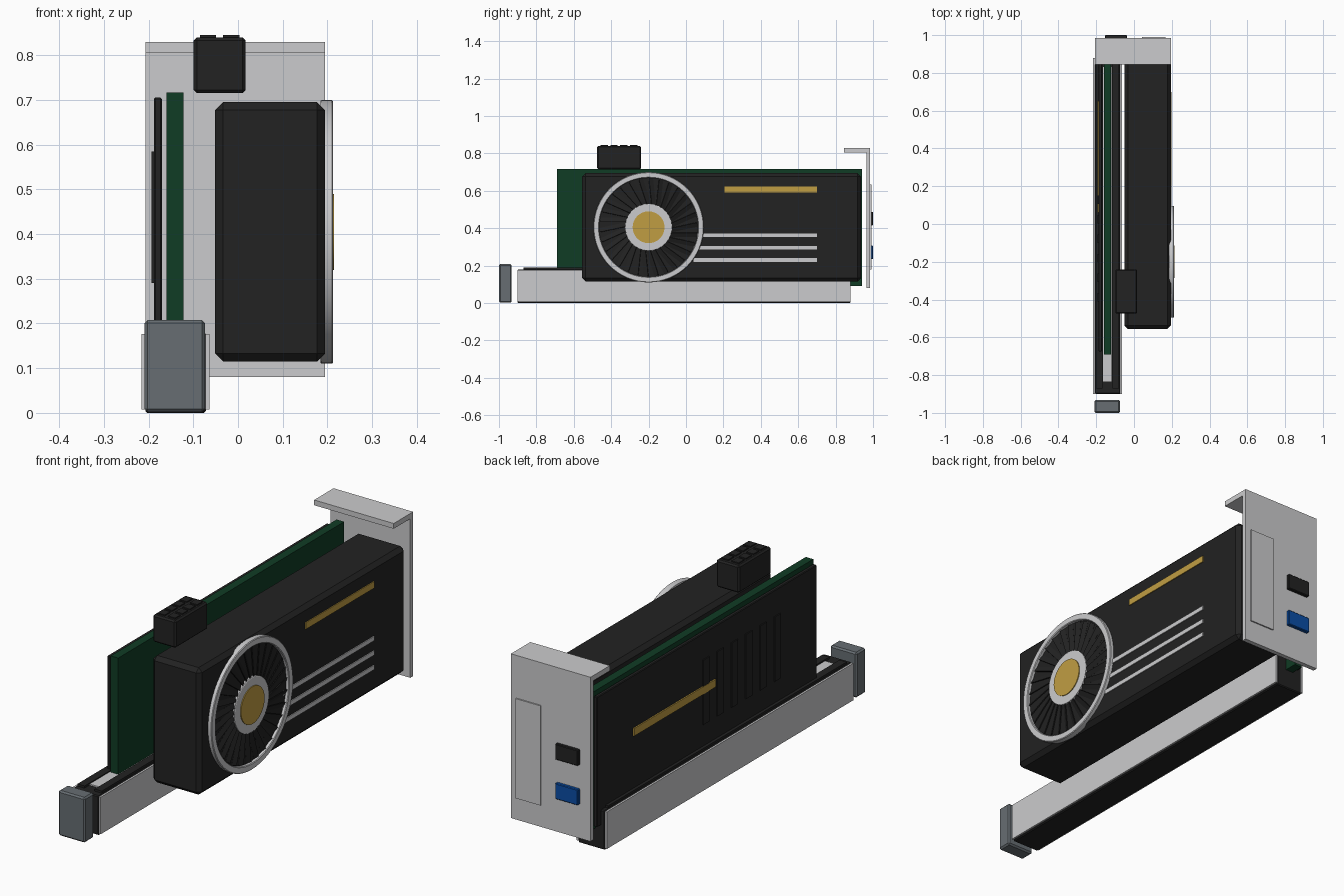
import bpy, bmesh, math
from mathutils import Matrix, Vector

cube = bpy.data.objects.get("Cube")
if cube:
    bpy.data.objects.remove(cube, do_unlink=True)


def material(name, r, g, b):
    m = bpy.data.materials.new(name)
    m.use_nodes = True
    m.diffuse_color = (r, g, b, 1)
    m.node_tree.nodes["Principled BSDF"].inputs["Base Color"].default_value = (r, g, b, 1)
    return m


black = material("black plastic", 0.016, 0.016, 0.016)
silver = material("light grey metal", 0.6, 0.6, 0.61)
green = material("board green", 0.005, 0.045, 0.018)
gold = material("gold", 0.53, 0.34, 0.055)
slate = material("slate grey", 0.135, 0.155, 0.17)
blue = material("port blue", 0.003, 0.075, 0.38)


def finish(bm, name, mat):
    bmesh.ops.recalc_face_normals(bm, faces=bm.faces)
    mesh = bpy.data.meshes.new(name)
    bm.to_mesh(mesh)
    bm.free()
    mesh.materials.append(mat)
    ob = bpy.data.objects.new(name, mesh)
    bpy.context.collection.objects.link(ob)
    return ob


def add_box(bm, x, y, z, turn=Matrix()):
    lo, hi = Vector((x[0], y[0], z[0])), Vector((x[1], y[1], z[1]))
    m = turn @ Matrix.Translation((lo + hi) / 2) @ Matrix.Diagonal((*(hi - lo), 1))
    bmesh.ops.create_cube(bm, size=1, matrix=m)


def box(name, mat, x, y, z, bevel=0):
    bm = bmesh.new()
    add_box(bm, x, y, z)
    if bevel:
        bmesh.ops.bevel(bm, geom=bm.edges[:], offset=bevel, segments=1, affect="EDGES")
    return finish(bm, name, mat)


# Turned parts share the fan axis, which runs along x
FAN = Vector((0, -0.2, 0.405))


def lathe(name, mat, profile, closed=False, steps=64):
    bm = bmesh.new()
    rings = []
    for r, x in profile:
        rings.append([bm.verts.new(FAN + Vector((x, r * math.cos(a), r * math.sin(a))))
                      for a in (math.tau * i / steps for i in range(steps))])
    pairs = list(zip(rings, rings[1:]))
    if closed:
        pairs.append((rings[-1], rings[0]))
    else:
        bm.faces.new(rings[0])
        bm.faces.new(rings[-1])
    for a, b in pairs:
        for i in range(steps):
            j = (i + 1) % steps
            bm.faces.new((a[i], a[j], b[j], b[i]))
    ob = finish(bm, name, mat)
    bpy.ops.object.select_all(action="DESELECT")
    bpy.context.view_layer.objects.active = ob
    ob.select_set(True)
    bpy.ops.object.shade_smooth_by_angle(angle=math.radians(30))
    return ob


# Circuit board, shroud and backplate
box("circuit_board", green, (-0.16, -0.122), (-0.69, 0.94), (0.09, 0.717))
box("cooler_shroud", black, (-0.051, 0.195), (-0.555, 0.935), (0.115, 0.695), 0.018)
box("backplate", black, (-0.188, -0.17), (-0.675, 0.91), (0.11, 0.705), 0.003)

# Backplate ribs and accent
bm = bmesh.new()
for i in range(6):
    y = -0.41 + i * 0.103
    add_box(bm, (-0.193, -0.187), (y, y + 0.045), (0.29, 0.585))
finish(bm, "backplate_ribs", black)
box("backplate_accent", gold, (-0.194, -0.187), (0.06, 0.65), (0.43, 0.465))

# Shroud stripes
box("shroud_accent", gold, (0.193, 0.199), (0.205, 0.7), (0.592, 0.622))
for i in range(3):
    z = 0.22 + i * 0.066
    box(f"shroud_stripe_{i + 1}", silver, (0.193, 0.199), (0.04, 0.7), (z, z + 0.02))

# Fan
lathe("fan_disc", black, [(0.27, 0.185), (0.27, 0.198)])
lathe("fan_ring", silver, [(0.265, 0.184), (0.293, 0.184), (0.295, 0.187), (0.295, 0.21),
                           (0.292, 0.213), (0.268, 0.213), (0.265, 0.21)], closed=True)
lathe("fan_hub", silver, [(0.125, 0.19), (0.125, 0.209), (0.122, 0.211)])
lathe("fan_cap", gold, [(0.085, 0.2), (0.085, 0.215)])
bm = bmesh.new()
for i in range(30):
    turn = (Matrix.Translation(FAN + Vector((0.202, 0, 0)))
            @ Matrix.Rotation(math.tau * i / 30, 4, "X")
            @ Matrix.Translation((0, 0.19, 0))
            @ Matrix.Rotation(math.radians(12), 4, "X")
            @ Matrix.Rotation(math.radians(25), 4, "Y"))
    add_box(bm, (-0.002, 0.002), (-0.072, 0.072), (-0.012, 0.012), turn)
finish(bm, "fan_blades", black)

# Power connector with its pin caps
box("power_connector", black, (-0.099, 0.017), (-0.475, -0.24), (0.715, 0.84), 0.007)
bm = bmesh.new()
for x in (-0.085, -0.033):
    for i in range(4):
        y = -0.458 + i * 0.053
        add_box(bm, (x, x + 0.036), (y, y + 0.04), (0.835, 0.845))
finish(bm, "power_pins", black)

# Mounting bracket with a folded lip
bm = bmesh.new()
profile = [(0.985, 0.08), (0.985, 0.83), (0.845, 0.83), (0.845, 0.806), (0.964, 0.806), (0.964, 0.08)]
side = bm.faces.new([bm.verts.new((-0.207, y, z)) for y, z in profile])
ext = bmesh.ops.extrude_face_region(bm, geom=[side])["geom"]
bmesh.ops.translate(bm, vec=(0.402, 0, 0), verts=[v for v in ext if isinstance(v, bmesh.types.BMVert)])
finish(bm, "mounting_bracket", silver)
box("bracket_panel", silver, (0.042, 0.168), (0.98, 0.991), (0.18, 0.635))
box("black_port", black, (-0.153, -0.038), (0.98, 1.0), (0.415, 0.487), 0.003)
box("blue_port", blue, (-0.153, -0.038), (0.98, 1.0), (0.235, 0.307), 0.003)

# Expansion slot with side plates, rails and contact strip
box("slot_body", black, (-0.207, -0.072), (-0.9, 0.88), (0, 0.18), 0.004)
for name, x in (("right", -0.216), ("left", -0.073)):
    box(f"slot_plate_{name}", silver, (x, x + 0.009), (-0.9, 0.88), (0.008, 0.177))
for name, x in (("right", -0.202), ("left", -0.115)):
    box(f"slot_rail_{name}", black, (x, x + 0.036), (-0.87, 0.85), (0.175, 0.19))
box("slot_contacts", silver, (-0.165, -0.118), (-0.835, 0.83), (0.175, 0.186))

# Latch at the front of the slot
box("slot_latch", slate, (-0.209, -0.074), (-1.0, -0.932), (0.002, 0.208), 0.007)
